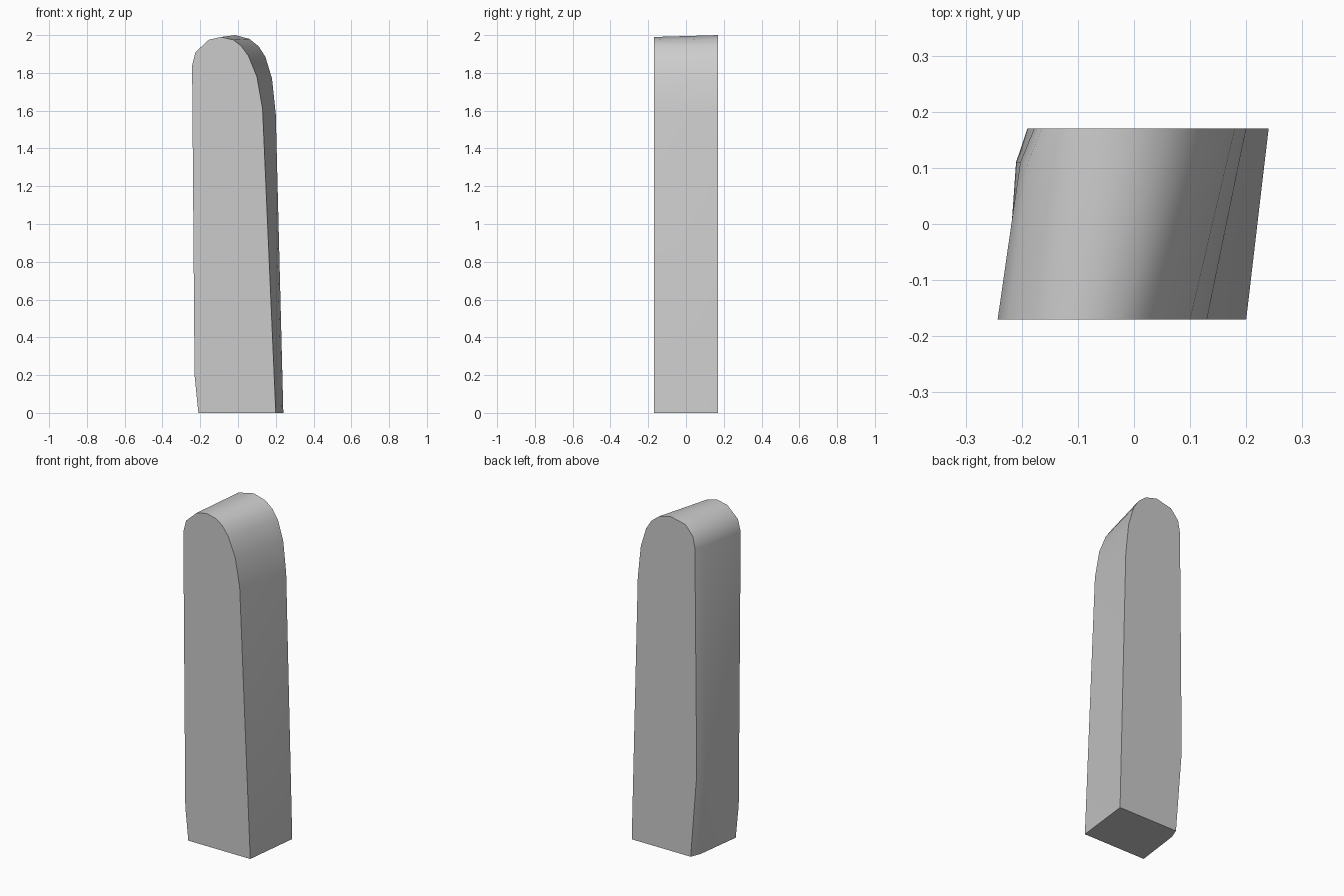
import bpy
import bmesh
import math

if "Cube" in bpy.data.objects:
    bpy.data.objects.remove(bpy.data.objects["Cube"], do_unlink=True)

# Plain stone colour
stone = bpy.data.materials.new("stone_grey")
stone.use_nodes = True
colour = (0.6, 0.6, 0.6, 1)
stone.diffuse_color = colour
stone.node_tree.nodes["Principled BSDF"].inputs["Base Color"].default_value = colour

# Outlines (x, z), from bottom left over the rounded top to bottom right
front = [(-.21, 0), (-.23, .2), (-.243, 1.84), (-.225, 1.91), (-.155, 1.975), (-.09, 1.99),
         (-.025, 1.975), (.015, 1.945), (.055, 1.89), (.10, 1.78), (.13, 1.61), (.20, 0)]
back = [(-.15, 0), (-.19, .5), (-.178, 1.85), (-.165, 1.92), (-.115, 1.978), (-.015, 2),
        (.06, 1.98), (.11, 1.94), (.145, 1.885), (.18, 1.77), (.20, 1.58), (.24, 0)]


def between(t, bulge):
    """Blend the two outlines, pushing the left flank outwards."""
    return [((1 - t) * a[0] + t * b[0] - (bulge if i < 4 else 0), (1 - t) * a[1] + t * b[1])
            for i, (a, b) in enumerate(zip(front, back))]


# Skewed slab, lofted from front to back with a worn back left edge
sections = [(-.17, front), (.11, between(.82, .013)), (.17, back)]
bm = bmesh.new()
rings = [[bm.verts.new((x, y, z)) for x, z in outline] for y, outline in sections]
count = len(front)
for r0, r1 in zip(rings, rings[1:]):
    for i in range(count):
        j = (i + 1) % count
        bm.faces.new((r0[i], r0[j], r1[j], r1[i]))
bm.faces.new(rings[0])
bm.faces.new(rings[-1])
bmesh.ops.recalc_face_normals(bm, faces=bm.faces)

mesh = bpy.data.meshes.new("stone_slab")
bm.to_mesh(mesh)
bm.free()
mesh.materials.append(stone)
slab = bpy.data.objects.new("stone_slab", mesh)
bpy.context.collection.objects.link(slab)

# Smooth flanks with crisp front and back rims
bpy.context.view_layer.objects.active = slab
slab.select_set(True)
bpy.ops.object.shade_smooth_by_angle(angle=math.radians(40))
